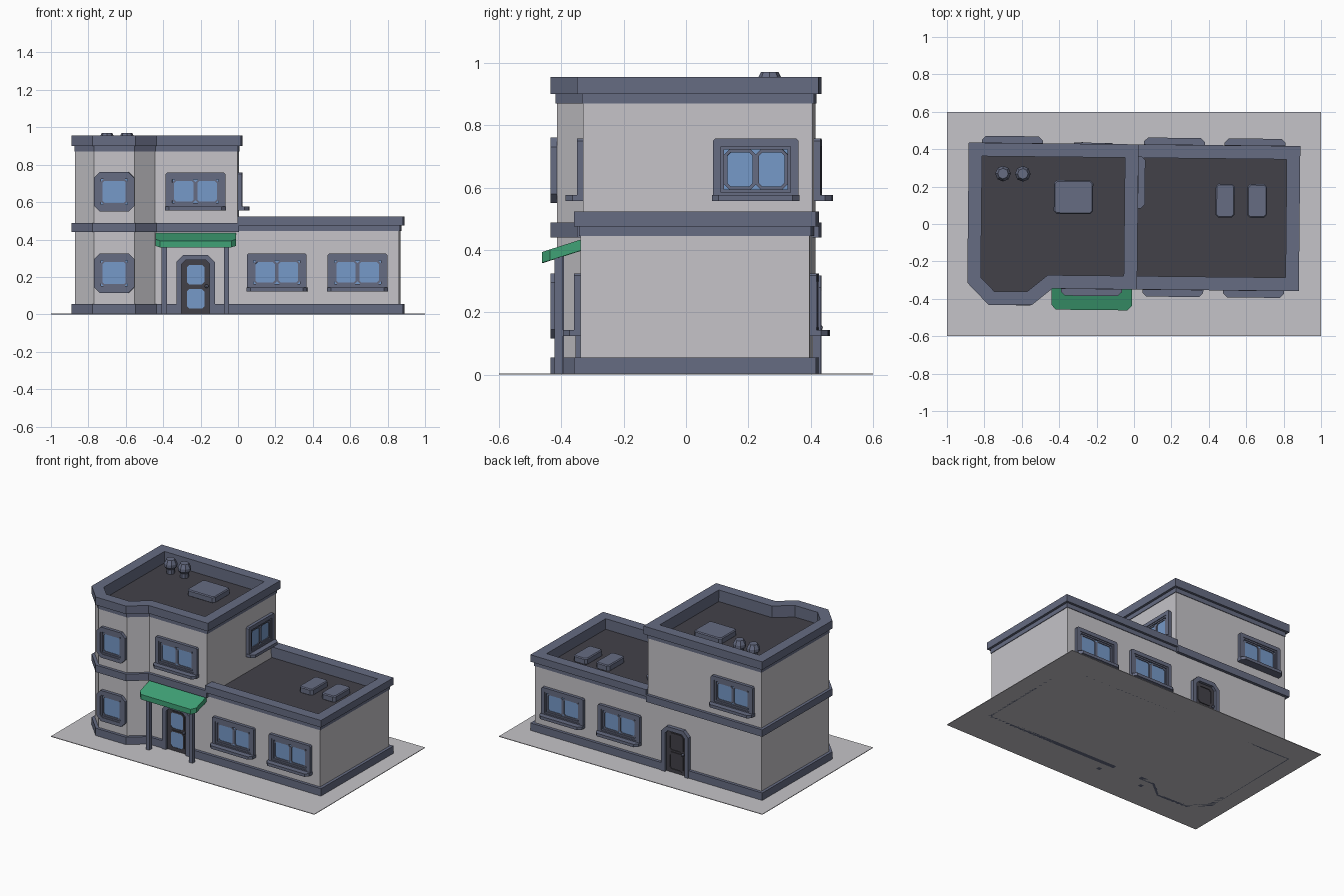
import bpy, bmesh, math
from mathutils import Matrix, Vector

cube = bpy.data.objects.get("Cube")
if cube:
    bpy.data.objects.remove(cube, do_unlink=True)


def material(name, r, g, b):
    m = bpy.data.materials.new(name)
    m.use_nodes = True
    m.diffuse_color = (r, g, b, 1)
    m.node_tree.nodes["Principled BSDF"].inputs["Base Color"].default_value = (r, g, b, 1)
    return m


WALL = material("pale wall", 0.56, 0.55, 0.58)
SLATE = material("slate trim", 0.133, 0.15, 0.225)
DARK = material("dark roof", 0.055, 0.053, 0.066)
GLASS = material("blue glass", 0.18, 0.32, 0.58)
GREEN = material("green awning", 0.05, 0.36, 0.18)

# The whole building is turned slightly on its plot
TURN = Matrix.Rotation(math.radians(-0.6), 4, 'Z')
STAND = Matrix.Rotation(math.pi / 2, 4, 'X')
FLAT = Matrix.Identity(4)


def finish(name, bm, mat, matrix):
    bmesh.ops.recalc_face_normals(bm, faces=bm.faces)
    bm.transform(matrix)
    me = bpy.data.meshes.new(name)
    bm.to_mesh(me)
    bm.free()
    me.materials.append(mat)
    ob = bpy.data.objects.new(name, me)
    bpy.context.collection.objects.link(ob)
    return ob


def rect(x0, y0, x1, y1, c=0.0, top_only=False, low_only=False):
    """Counter-clockwise rectangle with chamfered corners."""
    pts = []
    corners = [(x0, y0, 1, 1), (x1, y0, -1, 1), (x1, y1, -1, -1), (x0, y1, 1, -1)]
    for i, (x, y, sx, sy) in enumerate(corners):
        if not c or (top_only and sy > 0) or (low_only and sy < 0):
            pts.append((x, y))
        else:
            pair = [(x, y + sy * c), (x + sx * c, y)]
            pts += pair if i % 2 == 0 else pair[::-1]
    return pts


def prism(name, path, z0, z1, mat, matrix=FLAT, turn=TURN):
    bm = bmesh.new()
    face = bm.faces.new([bm.verts.new((x, y, z0)) for x, y in path])
    top = bmesh.ops.extrude_face_region(bm, geom=[face])["geom"]
    for v in top:
        if isinstance(v, bmesh.types.BMVert):
            v.co.z = z1
    return finish(name, bm, mat, turn @ matrix)


def offset(path, d, closed):
    """Move a path to the right of its direction, with mitred corners."""
    pts, n, result = [Vector(p) for p in path], len(path), []
    for i, p in enumerate(pts):
        a = (p - pts[i - 1]).normalized() if closed or i else None
        b = (pts[(i + 1) % n] - p).normalized() if closed or i < n - 1 else a
        a = a or b
        na, nb = Vector((a.y, -a.x)), Vector((b.y, -b.x))
        result.append(p + (na + nb) * d / (1 + na.dot(nb)))
    return result


def band(name, path, out, inn, z0, z1, mat=SLATE, matrix=FLAT, closed=False):
    """Rectangular moulding swept along a path."""
    bm = bmesh.new()
    o, i = offset(path, out, closed), offset(path, -inn, closed)
    rows = [[bm.verts.new((p.x, p.y, z)) for p, z in
             ((a, z0), (a, z1), (b, z1), (b, z0))] for a, b in zip(o, i)]
    pairs = list(zip(rows, rows[1:])) + ([(rows[-1], rows[0])] if closed else [])
    for r, s in pairs:
        for k in range(4):
            m = (k + 1) % 4
            bm.faces.new((r[k], s[k], s[m], r[m]))
    if not closed:
        bm.faces.new(rows[0])
        bm.faces.new(rows[-1])
    return finish(name, bm, mat, TURN @ matrix)


def place(x, y, z, angle=0):
    return Matrix.Translation((x, y, z)) @ Matrix.Rotation(math.radians(angle), 4, 'Z')


# Plot and wall outlines
FRONT, BACK, LEFT, RIGHT = -0.33, 0.406, 0.865, -0.868
bay = [(RIGHT, BACK), (RIGHT, -0.315), (-0.765, -0.42), (-0.55, -0.42), (-0.44, FRONT)]
tall = bay + [(0, FRONT), (0, BACK)]
low_path = [(0, FRONT), (LEFT, FRONT), (LEFT, BACK), (0, BACK)]
prism("ground", rect(-1, -0.6, 1, 0.6), 0, 0.004, WALL, turn=FLAT)
prism("tall_walls", tall, 0, 0.87, WALL)
prism("low_walls", low_path, 0, 0.445, WALL)

# Roof decks, parapets and bands
prism("tall_roof", offset(tall, -0.04, True), 0.865, 0.874, DARK)
prism("low_roof", rect(0.005, FRONT + 0.04, LEFT - 0.04, BACK - 0.04), 0.44, 0.449, DARK)
band("tall_parapet_trim", tall, 0.004, 0.05, 0.87, 0.9, closed=True)
band("tall_cornice", tall, 0.02, 0.052, 0.9, 0.955, closed=True)
band("low_parapet_trim", low_path, 0.004, 0.05, 0.445, 0.475)
band("low_cornice", low_path, 0.02, 0.052, 0.475, 0.523)
band("middle_band", [(0, BACK)] + bay + [(0.01, FRONT)], 0.02, 0.01, 0.44, 0.488)

# Base band, split at the two doors
DOOR_X = -0.2225
D0, D1 = DOOR_X - 0.1, DOOR_X + 0.1
band("base_left", [(D1, FRONT)] + low_path[1:3] + [(D1, BACK)], 0.02, 0.01, 0, 0.055)
band("base_right", [(D0, BACK)] + bay + [(D0, FRONT)], 0.02, 0.01, 0, 0.055)


def window(name, at, w, h, panes, sill):
    m = at @ STAND
    c = 0.008 if sill else 0.03
    a, b = w / 2, h / 2
    band(name + "_frame", rect(-a, -b, a, b, c), 0, 0.026, -0.01, 0.021, matrix=m, closed=True)
    a, b = a - 0.026, b - 0.026
    band(name + "_inner_frame", rect(-a, -b, a, b), 0, 0.01, -0.01, 0.016, matrix=m, closed=True)
    a, b = a - 0.01, b - 0.01
    prism(name + "_glass", rect(-a, -b, a, b), -0.005, 0.006, GLASS, m)
    step = 2 * a / panes
    for i in range(panes):
        x = -a + i * step
        # Sash with clipped inner corners
        band(f"{name}_sash_{i}", rect(x + 0.01, 0.01 - b, x + step - 0.01, b - 0.01, 0.01),
             0.01, 0, -0.005, 0.011, matrix=m, closed=True)
    if sill:
        prism(name + "_sill", rect(-w / 2 - 0.003, -0.057, w / 2 + 0.003, 0.01, 0.022, low_only=True),
              -h / 2 - 0.002, -h / 2 + 0.018, SLATE, at)


for level, z in (("lower", 0.22), ("upper", 0.655)):
    window(f"bay_{level}_window", place(-0.6575, -0.42, z), 0.215, 0.21, 1, False)
window("front_upper_window", place(-0.224, FRONT, 0.658), 0.32, 0.2, 2, True)
window("side_upper_window", place(0, 0.224, 0.658, 90), 0.275, 0.2, 2, True)
window("back_upper_window", place(-0.655, BACK, 0.658, 180), 0.32, 0.2, 2, True)
for i, x in enumerate((0.211, 0.643)):
    window(f"front_lower_window_{i}", place(x, FRONT, 0.225), 0.32, 0.2, 2, True)
    window(f"back_lower_window_{i}", place(x, BACK, 0.225, 180), 0.32, 0.2, 2, True)


def door(name, at, glazed):
    m = at @ STAND
    leaf = rect(-0.075, 0.004, 0.075, 0.29, 0.022, top_only=True)
    prism(name + "_leaf", leaf, -0.005, 0.008, DARK, m)
    band(name + "_frame", leaf[1:] + leaf[:1], 0.028, 0, -0.01, 0.026, matrix=m)
    for z0, z1 in ((0.03, 0.135), (0.16, 0.265)):
        panel = rect(-0.046, z0, 0.046, z1, 0.012)
        band(f"{name}_panel_rim_{z0}", panel, 0.01, 0, 0, 0.013, DARK, m, True)
        if glazed:
            prism(f"{name}_glass_{z0}", panel, 0.005, 0.01, GLASS, m)
    bm = bmesh.new()
    bmesh.ops.create_uvsphere(bm, u_segments=8, v_segments=6, radius=0.01)
    finish(name + "_knob", bm, SLATE, TURN @ at @ Matrix.Translation((0.058, -0.02, 0.15)))


door("front_door", place(DOOR_X, FRONT, 0), True)
door("back_door", place(DOOR_X, BACK, 0, 180), False)

# Sloping awning on two posts
slope = Matrix.Identity(4)
slope[2][1] = 0.32
prism("awning", rect(-0.437, -0.462, -0.006, FRONT, 0.025, low_only=True), 0.506, 0.541, GREEN, slope)
for i, x in enumerate((-0.39, -0.058)):
    prism(f"awning_post_{i}", rect(x - 0.0135, -0.422, x + 0.0135, -0.395), 0, 0.385, SLATE)

# Rooftop units and vents
units = [("tall", -0.43, -0.22, 0.05, 0.23, 0.87), ("low_a", 0.435, 0.537, 0.04, 0.22, 0.445),
         ("low_b", 0.605, 0.71, 0.04, 0.22, 0.445)]
for name, x0, x1, y0, y1, z in units:
    ob = prism(name + "_roof_unit", rect(x0, y0, x1, y1, 0.015), z, z + 0.045, SLATE)
    bevel = ob.modifiers.new("soft_edges", 'BEVEL')
    bevel.width, bevel.segments = 0.006, 1
    bevel.limit_method, bevel.angle_limit = 'ANGLE', math.radians(60)

for i, x in enumerate((-0.703, -0.597)):
    bm = bmesh.new()
    profile = [(0.027, 0.87), (0.027, 0.905), (0.042, 0.922), (0.042, 0.942), (0.028, 0.97)]
    for (r0, z0), (r1, z1) in zip(profile, profile[1:]):
        bmesh.ops.create_cone(bm, cap_ends=True, segments=8, radius1=r0, radius2=r1, depth=z1 - z0,
                              matrix=Matrix.Translation((x, 0.262, (z0 + z1) / 2)))
    finish(f"roof_vent_{i}", bm, SLATE, TURN)
